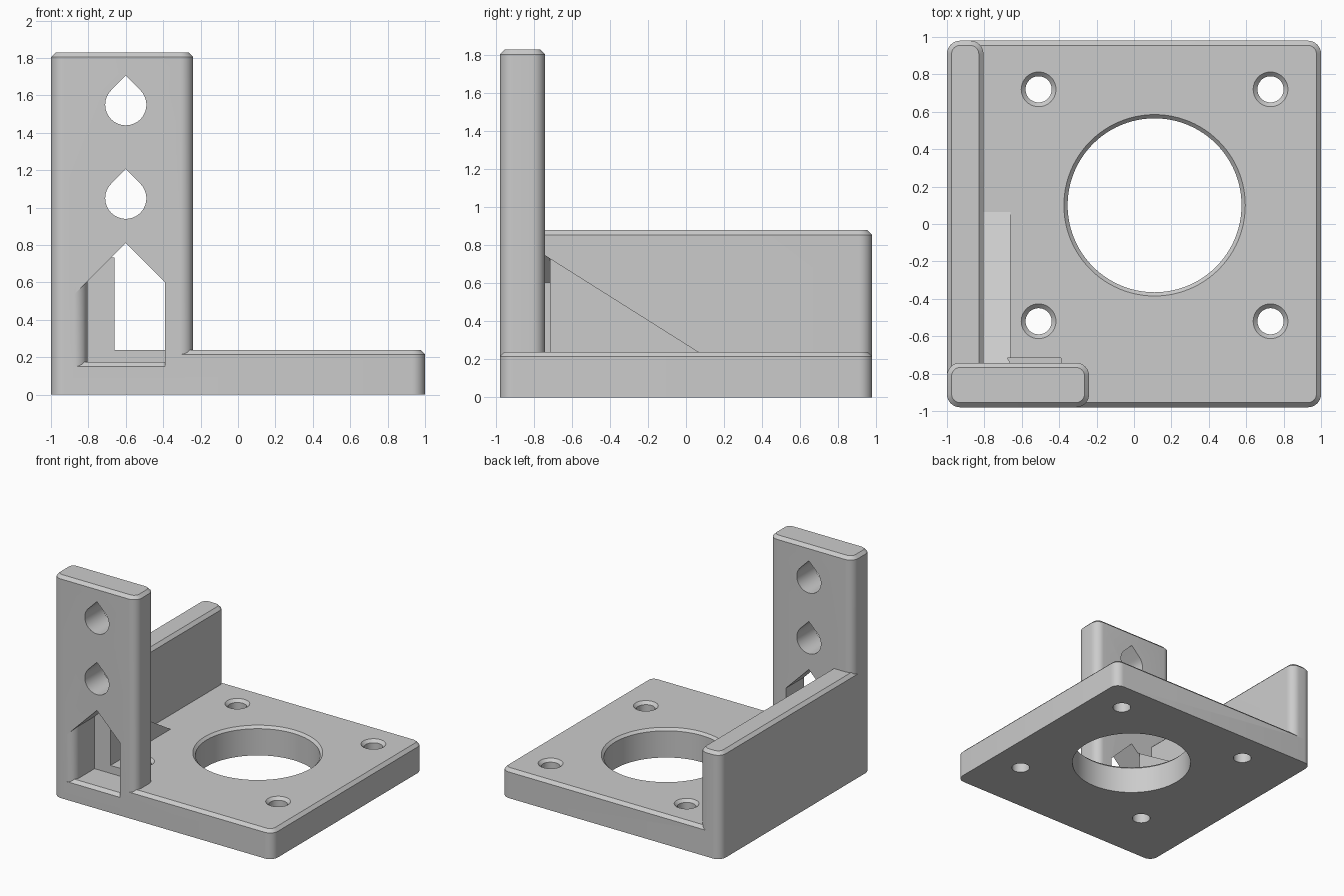
import bpy, bmesh, math

if "Cube" in bpy.data.objects:
    bpy.data.objects.remove(bpy.data.objects["Cube"])

grey = bpy.data.materials.new("grey_plastic")
grey.diffuse_color = (0.6, 0.6, 0.6, 1)
grey.use_nodes = True
grey.node_tree.nodes["Principled BSDF"].inputs["Base Color"].default_value = grey.diffuse_color
C = 0.025   # chamfer on top edges
R = 0.07    # rounding of upright corners


def loft(name, rings):
    """Closed solid skinned through equally long rings of points."""
    bm = bmesh.new()
    vs = [[bm.verts.new(p) for p in ring] for ring in rings]
    n = len(vs[0])
    for a, b in zip(vs, vs[1:]):
        for i in range(n):
            j = (i + 1) % n
            bm.faces.new((a[i], a[j], b[j], b[i]))
    bm.faces.new(vs[0][::-1])
    bm.faces.new(vs[-1])
    bmesh.ops.recalc_face_normals(bm, faces=bm.faces)
    me = bpy.data.meshes.new(name)
    bm.to_mesh(me)
    bm.free()
    me.materials.append(grey)
    ob = bpy.data.objects.new(name, me)
    bpy.context.collection.objects.link(ob)
    return ob


def rounded_rect(x0, x1, y0, y1, r, z, inset=0):
    pts = []
    corners = ((x1 - r, y1 - r), (x0 + r, y1 - r), (x0 + r, y0 + r), (x1 - r, y0 + r))
    for q, (cx, cy) in enumerate(corners):
        for k in range(9):
            a = math.pi / 2 * (q + k / 8)
            pts.append((cx + (r - inset) * math.cos(a), cy + (r - inset) * math.sin(a), z))
    return pts


def block(name, x0, x1, y0, y1, h):
    """Slab with rounded upright corners and a chamfered top."""
    return loft(name, [rounded_rect(x0, x1, y0, y1, R, 0),
                       rounded_rect(x0, x1, y0, y1, R, h - C),
                       rounded_rect(x0, x1, y0, y1, R, h, C)])


def drill(name, x, y, r, c, n):
    """Vertical hole cutter with a chamfered mouth at the plate top."""
    def ring(rad, z):
        return [(x + rad * math.cos(2 * math.pi * i / n),
                 y + rad * math.sin(2 * math.pi * i / n), z) for i in range(n)]
    return loft(name, [ring(r, -0.1), ring(r, 0.24 - c), ring(r + c, 0.24), ring(r + c, 0.3)])


def through_y(name, profile, y0, y1):
    return loft(name, [[(x, y, z) for x, z in profile] for y in (y0, y1)])


def combine(target, other, op):
    m = target.modifiers.new("bool", 'BOOLEAN')
    m.object, m.operation, m.solver = other, op, 'MANIFOLD'
    bpy.context.view_layer.objects.active = target
    bpy.ops.object.modifier_apply(modifier=m.name)
    bpy.data.objects.remove(other)


# base plate with tall front post
body = block("corner_bracket", -1, 1, -0.98, 0.98, 0.24)
combine(body, block("front_post", -1, -0.24, -0.98, -0.742, 1.83), 'UNION')

# sloping gusset beside the side wall
gusset = loft("gusset", [[(x, -0.8, 0.1), (x, 0.287, 0.1), (x, -0.8, 0.785)]
                         for x in (-0.9, -0.66)])
combine(body, gusset, 'UNION')

# pointed window through the post
window = [(-0.95, 0.1), (-0.39, 0.1), (-0.39, 0.6), (-0.6, 0.81), (-0.95, 0.46)]
combine(body, through_y("window_cutter", window, -1.1, -0.717), 'DIFFERENCE')

# side wall and low sill, added after the window is cut
combine(body, block("side_wall", -1, -0.805, -0.98, 0.98, 0.88), 'UNION')
combine(body, block("window_sill", -1, 1, -0.98, 0.98, 0.175), 'UNION')

# teardrop screw holes in the post
for z in (1.05, 1.55):
    drop = [(-0.6, z + 0.11 * math.sqrt(2))]
    for k in range(37):
        a = math.radians(135 + 270 * k / 36)
        drop.append((-0.6 + 0.11 * math.cos(a), z + 0.11 * math.sin(a)))
    combine(body, through_y("teardrop_cutter", drop, -1.1, -0.6), 'DIFFERENCE')

# motor opening and four screw holes in the plate
combine(body, drill("motor_hole_cutter", 0.11, 0.1, 0.465, 0.02, 96), 'DIFFERENCE')
for x in (-0.51, 0.73):
    for y in (-0.52, 0.72):
        combine(body, drill("screw_hole_cutter", x, y, 0.07, 0.023, 40), 'DIFFERENCE')

bpy.ops.object.select_all(action='DESELECT')
body.select_set(True)
bpy.context.view_layer.objects.active = body
bpy.ops.object.shade_smooth_by_angle(angle=math.radians(25))
